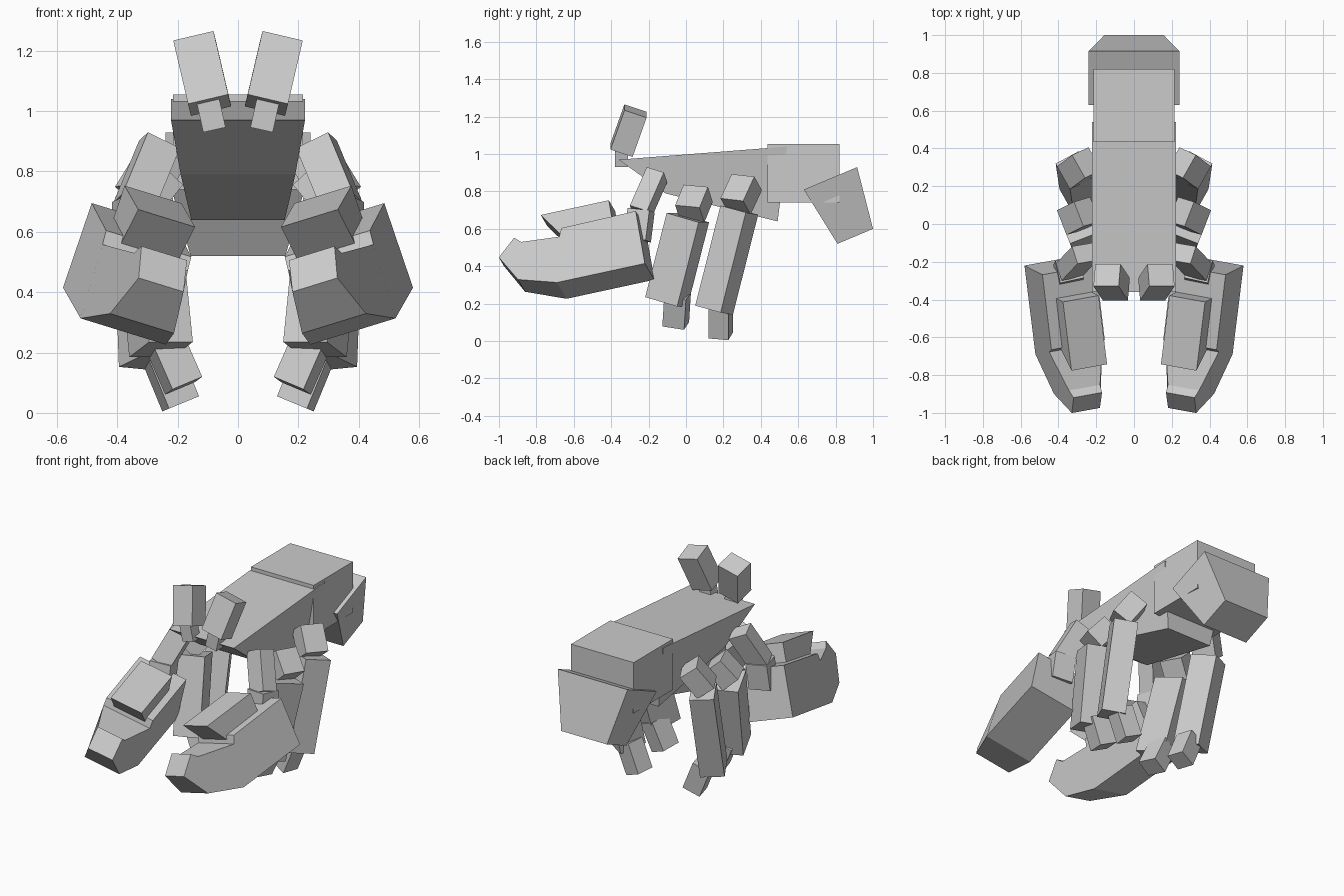
import bpy, bmesh
from mathutils import Vector as V

if "Cube" in bpy.data.objects:
    bpy.data.objects.remove(bpy.data.objects["Cube"])


def mesh_object(name, verts, faces):
    bm = bmesh.new()
    vs = [bm.verts.new(v) for v in verts]
    for f in faces:
        bm.faces.new([vs[i] for i in f])
    bmesh.ops.recalc_face_normals(bm, faces=bm.faces)
    me = bpy.data.meshes.new(name)
    bm.to_mesh(me)
    bm.free()
    ob = bpy.data.objects.new(name, me)
    bpy.context.collection.objects.link(ob)
    return ob


def loft(name, a, b):
    """Solid between two matching outlines."""
    n = len(a)
    faces = [tuple(range(n)), tuple(range(n, 2 * n))]
    faces += [(i, (i + 1) % n, n + (i + 1) % n, n + i) for i in range(n)]
    return mesh_object(name, list(a) + list(b), faces)


def symmetric(name, profile):
    """Body part from a side profile of (half width, y, z)."""
    return loft(name, [V(p) for p in profile], [V((-x, y, z)) for x, y, z in profile])


def bar(name, a, b, out, w, d, side):
    """Box from a to b; 'out' points outwards, d deep along it and w wide."""
    a, b, out = V(a), V(b), V(out)
    axis = (b - a).normalized()
    o = (out - axis * out.dot(axis)).normalized()
    s = axis.cross(o)
    ring = [o * i * d / 2 + s * j * w / 2 for i, j in ((1, 1), (1, -1), (-1, -1), (-1, 1))]
    m = V((side, 1, 1))
    return loft(name, [(a + r) * m for r in ring], [(b + r) * m for r in ring])


# body, tail and tail fan
symmetric("body", [(0.222, -0.36, 0.97), (0.222, 0.54, 1.04),
                   (0.155, 0.49, 0.64), (0.19, -0.11, 0.79)])
symmetric("tail", [(0.215, 0.435, 0.74), (0.215, 0.82, 0.74),
                   (0.215, 0.82, 1.055), (0.215, 0.435, 1.055)])
symmetric("tail_fan", [(0.24, 0.63, 0.81), (0.24, 0.915, 0.93),
                       (0.157, 1.0, 0.60), (0.157, 0.81, 0.52)])

# claw frame: forward, width and up axes from the outer rear lower corner
ORIGIN = V((0.58, -0.22, 0.415))
L = V((-0.12, -0.97, -0.21)).normalized()
W = V((0.94, -0.17, 0.29)).normalized()
U = L.cross(W)

# profiles of (forward, up, outer offset, inner offset)
PALM = [(0, 0, 0, -0.30), (0.484, 0, 0, -0.30), (0.695, 0.08, -0.05, -0.275),
        (0.78, 0.237, -0.087, -0.245), (0.68, 0.325, -0.08, -0.24),
        (0.645, 0.29, -0.07, -0.245), (0.43, 0.25, 0, -0.30),
        (0.41, 0.295, 0, -0.30), (0, 0.30, 0, -0.30)]
FINGER = [(0.14, 0.28, -0.06, -0.26), (0.14, 0.412, -0.06, -0.26),
          (0.515, 0.412, -0.06, -0.26), (0.42, 0.27, -0.06, -0.26)]


def claw_part(name, profile, side):
    m = V((side, 1, 1))
    base = [(ORIGIN + L * l + U * u, o, i) for l, u, o, i in profile]
    loft(name, [(p + W * o) * m for p, o, i in base], [(p + W * i) * m for p, o, i in base])


for tag, s in (("right", 1), ("left", -1)):
    # claws and arms
    claw_part("claw_" + tag, PALM, s)
    claw_part("claw_finger_" + tag, FINGER, s)
    bar("upper_arm_" + tag, (0.26, -0.155, 0.89), (0.345, -0.245, 0.685),
        (1, -0.2, 0.4), 0.10, 0.12, s)
    bar("forearm_" + tag, (0.34, -0.24, 0.70), (0.35, -0.26, 0.54),
        (1, -0.2, 0.3), 0.12, 0.13, s)
    # eyes on stalks
    bar("eye_stalk_" + tag, (0.078, -0.345, 0.938), (0.103, -0.345, 1.05),
        (1, 0, -0.25), 0.07, 0.076, s)
    bar("eye_" + tag, (0.094, -0.345, 1.02), (0.143, -0.27, 1.23),
        (1, 0, -0.25), 0.125, 0.137, s)
    # rear legs
    yaw = (0.87, -0.49, 0)
    bar("rear_thigh_" + tag, (0.25, 0.325, 0.85), (0.33, 0.265, 0.72), yaw, 0.14, 0.12, s)
    bar("rear_leg_" + tag, (0.315, 0.285, 0.70), (0.295, 0.15, 0.165), yaw, 0.16, 0.14, s)
    bar("rear_foot_" + tag, (0.26, 0.185, 0.20), (0.19, 0.185, 0.03), (0.95, -0.2, 0), 0.11, 0.11, s)
    # front legs
    yaw = (0.93, -0.36, 0)
    bar("front_thigh_" + tag, (0.25, 0.065, 0.79), (0.34, 0.02, 0.68), yaw, 0.14, 0.12, s)
    bar("front_leg_" + tag, (0.30, 0.01, 0.66), (0.255, -0.105, 0.21), yaw, 0.19, 0.155, s)
    bar("front_foot_" + tag, (0.25, -0.045, 0.25), (0.18, -0.055, 0.09), (0.95, -0.2, 0), 0.12, 0.11, s)
